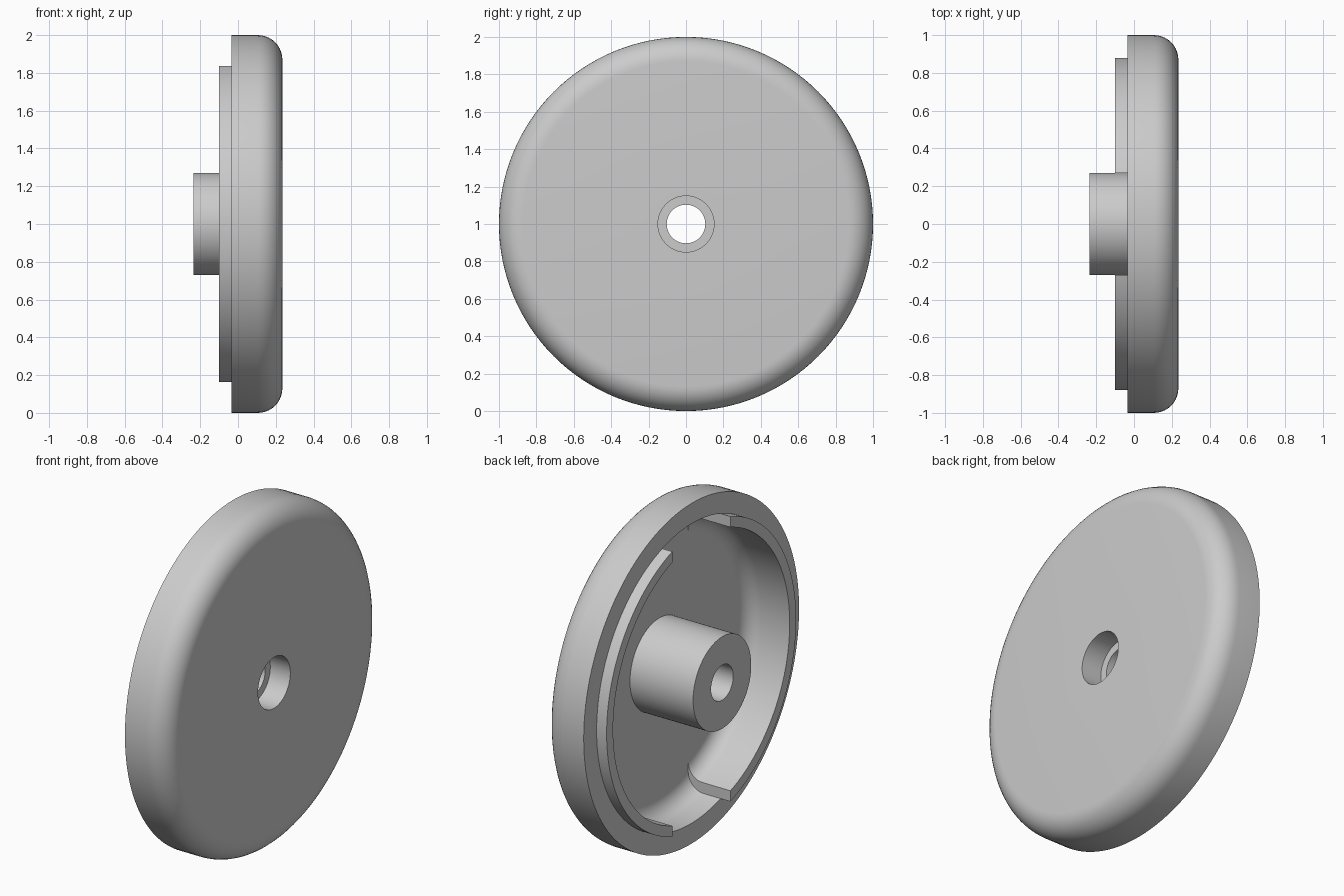
import bpy
import bmesh
from math import sin, cos, pi, asin

cube = bpy.data.objects.get("Cube")
if cube:
    bpy.data.objects.remove(cube)

GREY = (0.6, 0.6, 0.6, 1.0)
grey = bpy.data.materials.new("light_grey")
grey.use_nodes = True
grey.diffuse_color = GREY
grey.node_tree.nodes["Principled BSDF"].inputs["Base Color"].default_value = GREY


def fillet(cx, cr, rad, reverse=False, steps=10):
    """Quarter arc of (x, radius) points, from the side wall to the flat face."""
    pts = [(cx + rad * sin(i / steps * pi / 2), cr + rad * cos(i / steps * pi / 2))
           for i in range(steps + 1)]
    return pts[::-1] if reverse else pts


def revolve(name, profile, steps, slot=None, side=1):
    """Turn a closed profile about the x axis; a slot leaves a straight gap at top and bottom."""
    bm = bmesh.new()
    rows = []
    for x, r in profile:
        start = asin(slot / r) if slot else 0
        end = pi - start if slot else 2 * pi
        count = steps + 1 if slot else steps
        row = []
        for i in range(count):
            a = start + (end - start) * i / steps
            row.append(bm.verts.new((x, side * r * sin(a), 1 + r * cos(a))))
        rows.append(row)
    for a, b in zip(rows, rows[1:] + rows[:1]):
        for i in range(steps):
            j = (i + 1) % len(a)
            bm.faces.new((a[i], a[j], b[j], b[i]))
    if slot:
        for end in (0, -1):
            bm.faces.new([row[end] for row in rows])
    bmesh.ops.recalc_face_normals(bm, faces=bm.faces)
    mesh = bpy.data.meshes.new(name)
    bm.to_mesh(mesh)
    bm.free()
    mesh.materials.append(grey)
    obj = bpy.data.objects.new(name, mesh)
    bpy.context.collection.objects.link(obj)
    bpy.ops.object.select_all(action='DESELECT')
    obj.select_set(True)
    bpy.context.view_layer.objects.active = obj
    bpy.ops.object.shade_smooth_by_angle(angle=pi / 6)
    return obj


FACE, FLOOR, RIM, LIP, HUB = 0.235, 0.175, -0.035, -0.10, -0.235
BORE, COUNTERBORE, LEDGE = 0.103, 0.15, 0.105
HUB_R, LIP_IN, LIP_OUT = 0.27, 0.82, 0.88

# Hollow rounded disc with its hub, bore and counterbore
shell = [(RIM, 1.0)]
shell += fillet(FACE - 0.13, 0.87, 0.13)
shell += [(FACE, COUNTERBORE), (LEDGE, COUNTERBORE), (LEDGE, BORE)]
shell += [(HUB, BORE), (HUB, HUB_R), (FLOOR, HUB_R)]
shell += fillet(FLOOR - 0.1, LIP_OUT - 0.1, 0.1, reverse=True)
shell += [(RIM, LIP_OUT)]
revolve("disc_and_hub", shell, 128)

# Two curved locating lips with parallel-cut ends
lip = [(LIP, LIP_OUT), (LIP, LIP_IN)]
lip += fillet(FLOOR - 0.09, LIP_IN - 0.09, 0.09)
lip += [(FLOOR + 0.01, LIP_IN - 0.09), (FLOOR + 0.01, LIP_OUT)]
for name, side in (("left_lip", 1), ("right_lip", -1)):
    revolve(name, lip, 56, slot=HUB_R, side=side)
